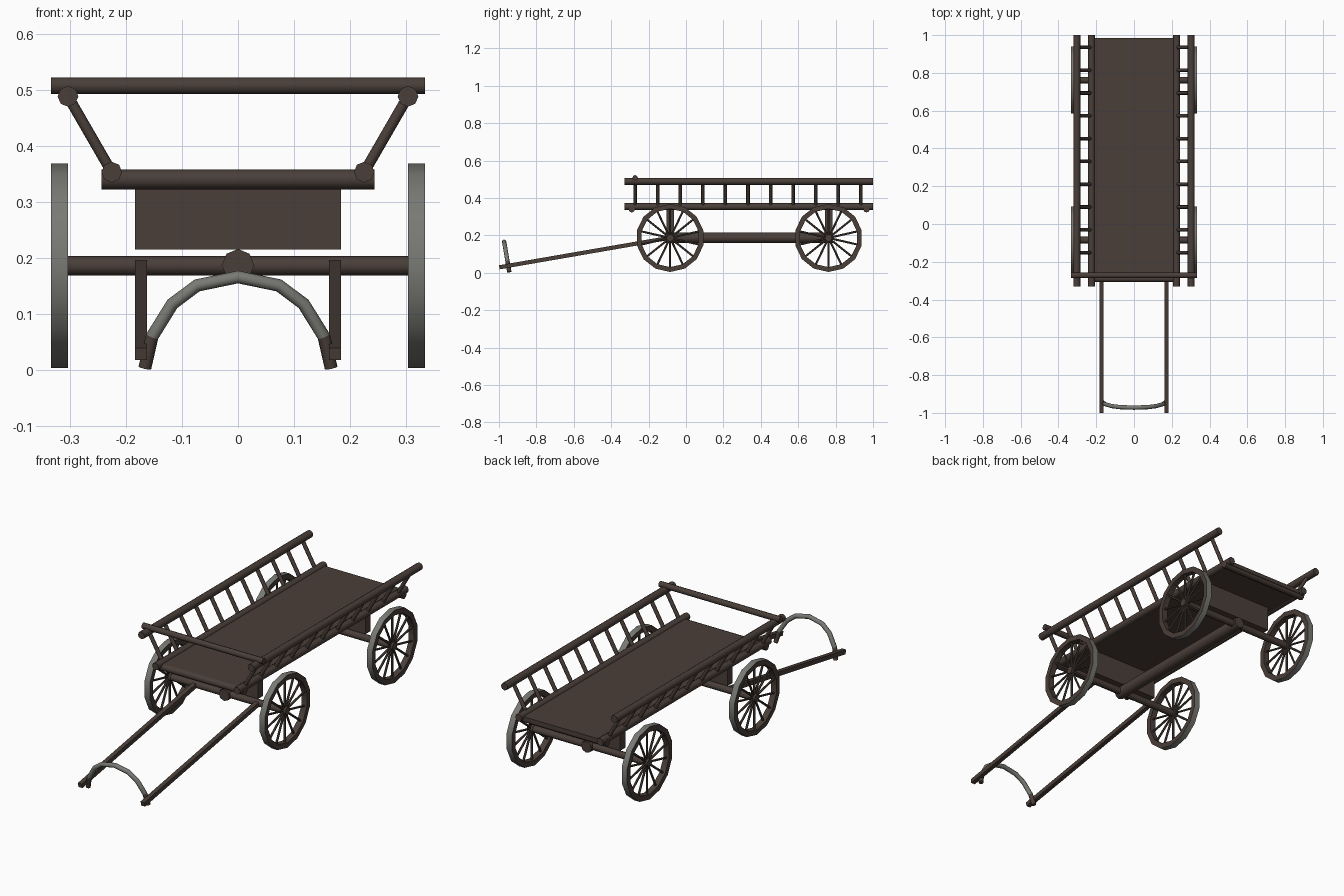
import bpy, bmesh, math
from mathutils import Vector, Matrix

if "Cube" in bpy.data.objects:
    bpy.data.objects.remove(bpy.data.objects["Cube"])

def material(name, rgb):
    m = bpy.data.materials.new(name)
    m.diffuse_color = (*rgb, 1)
    m.use_nodes = True
    m.node_tree.nodes["Principled BSDF"].inputs["Base Color"].default_value = m.diffuse_color
    return m

WOOD = material("dark wood", (0.068, 0.049, 0.041))
IRON = material("grey iron", (0.19, 0.19, 0.175))

def finish(bm, name, angle=50):
    bmesh.ops.recalc_face_normals(bm, faces=bm.faces)
    me = bpy.data.meshes.new(name)
    bm.to_mesh(me)
    bm.free()
    me.materials.append(WOOD)
    me.materials.append(IRON)
    ob = bpy.data.objects.new(name, me)
    bpy.context.collection.objects.link(ob)
    bpy.ops.object.select_all(action='DESELECT')
    ob.select_set(True)
    bpy.context.view_layer.objects.active = ob
    bpy.ops.object.shade_smooth_by_angle(angle=math.radians(angle))
    return ob

def add_rod(bm, a, b, r, sides=8):
    a, b = Vector(a), Vector(b)
    d = b - a
    rot = d.to_track_quat('Z', 'Y').to_matrix().to_4x4()
    spin = Matrix.Rotation(math.pi / sides if sides == 4 else 0, 4, 'Z')
    bmesh.ops.create_cone(bm, cap_ends=True, segments=sides, radius1=r, radius2=r,
                          depth=d.length, matrix=Matrix.Translation((a + b) / 2) @ rot @ spin)

def rod(name, a, b, r, sides=8):
    bm = bmesh.new()
    add_rod(bm, a, b, r, sides)
    return finish(bm, name)

def box(name, center, size):
    bm = bmesh.new()
    bmesh.ops.create_cube(bm, size=1, matrix=Matrix.Translation(center) @ Matrix.Diagonal((*size, 1)))
    return finish(bm, name)

def wheel(name, side, y, z=0.186, n=14, outer=0.182, inner=0.156):
    bm = bmesh.new()
    x0, x1 = side * 0.303, side * 0.333
    # rim: rectangular section swept round, iron tyre on the outside
    rings = []
    for i in range(n):
        t = math.pi / 2 + 2 * math.pi * i / n
        rings.append([bm.verts.new((x, y + r * math.cos(t), z + r * math.sin(t)))
                      for x, r in ((x0, outer), (x1, outer), (x1, inner), (x0, inner))])
    for i in range(n):
        p, q = rings[i], rings[(i + 1) % n]
        for k in range(4):
            f = bm.faces.new((p[k], p[(k + 1) % 4], q[(k + 1) % 4], q[k]))
            f.material_index = 1 if k == 0 else 0
    # spokes and hub
    xm = (x0 + x1) / 2
    for i in range(n):
        t = math.pi / 2 + 2 * math.pi * i / n
        add_rod(bm, (xm, y, z), (xm, y + 0.16 * math.cos(t), z + 0.16 * math.sin(t)), 0.0055, 6)
    add_rod(bm, (x0, y, z), (x1, y, z), 0.02, 8)
    finish(bm, name)

# running gear
for end, y in (("front", -0.085), ("rear", 0.762)):
    rod(end + "_axle", (-0.31, y, 0.186), (0.31, y, 0.186), 0.0175)
    box(end + "_bolster", (0, y, 0.2775), (0.368, 0.04, 0.125))
    for label, s in (("left", -1), ("right", 1)):
        wheel(f"{end}_{label}_wheel", s, y)
rod("centre_pole", (0, -0.11, 0.187), (0, 0.787, 0.187), 0.029)

# bed
box("bed_floor", (0, 0.3475, 0.348), (0.43, 1.275, 0.02))
rod("front_bed_bar", (-0.243, -0.29, 0.34), (0.243, -0.29, 0.34), 0.018)
rod("rear_bed_bar", (-0.243, 0.965, 0.34), (0.243, 0.965, 0.34), 0.018)

# ladder sides
for label, s in (("left", -1), ("right", 1)):
    rod(label + "_lower_rail", (s * 0.225, -0.33, 0.353), (s * 0.225, 1, 0.353), 0.0185)
    rod(label + "_upper_rail", (s * 0.303, -0.33, 0.488), (s * 0.303, 1, 0.488), 0.0185)
    bm = bmesh.new()
    for i in range(11):
        y = -0.272 + 0.1207 * i
        add_rod(bm, (s * 0.225, y, 0.353), (s * 0.303, y, 0.488), 0.0095)
    finish(bm, label + "_rungs")
rod("front_cross_bar", (-0.333, -0.272, 0.507), (0.333, -0.272, 0.507), 0.015)

# pulling shafts
for label, s in (("left", -1), ("right", 1)):
    rod(label + "_shaft", (s * 0.173, -0.998, 0.029), (s * 0.173, -0.09, 0.186), 0.0155, 4)

# bent handle: octagonal tube along an arch, iron above the shafts
half = [(0.166, 0.004), (0.153, 0.06), (0.117, 0.118), (0.073, 0.151)]
arch = [(-x, z) for x, z in half] + [(0, 0.166)] + half[::-1]
path = [Vector((x, -0.944 - 0.17 * z, z)) for x, z in arch]
plane_normal = Vector((0, 1, 0.17)).normalized()
bm = bmesh.new()
rings = []
for i, p in enumerate(path):
    d = (path[min(i + 1, len(path) - 1)] - path[max(i - 1, 0)]).normalized()
    u = d.cross(plane_normal).normalized()
    rings.append([bm.verts.new(p + 0.0115 * (u * math.cos(k * math.pi / 4) + plane_normal * math.sin(k * math.pi / 4)))
                  for k in range(8)])
for i in range(len(rings) - 1):
    for k in range(8):
        j = (k + 1) % 8
        f = bm.faces.new((rings[i][k], rings[i][j], rings[i + 1][j], rings[i + 1][k]))
        f.material_index = 1 if 0 < i < len(rings) - 2 else 0
bm.faces.new(rings[0])
bm.faces.new(rings[-1])
finish(bm, "bent_handle")
